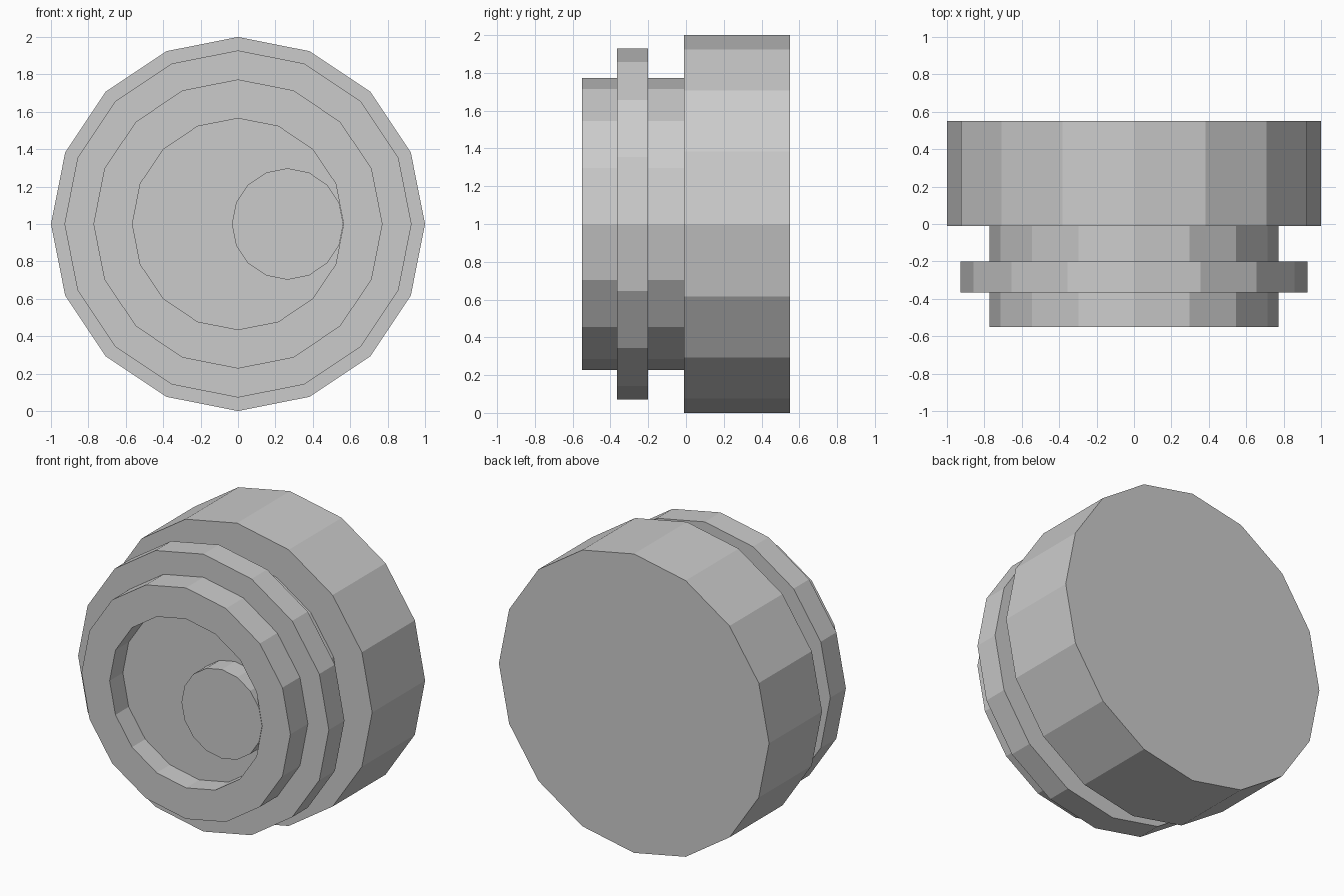
import bpy, bmesh
from math import tau
from mathutils import Vector

cube = bpy.data.objects.get("Cube")
if cube:
    bpy.data.objects.remove(cube)

SIDES = 16
FRONT, BACK, FLOOR = -0.55, 0.55, -0.41

grey = bpy.data.materials.new("light grey")
grey.use_nodes = True
colour = (0.6, 0.6, 0.6, 1)
grey.diffuse_color = colour
grey.node_tree.nodes["Principled BSDF"].inputs["Base Color"].default_value = colour


def lathe(name, profile, x=0):
    """Turn (radius, y) points around a horizontal axis, with a corner at the top."""
    bm = bmesh.new()
    verts = [bm.verts.new((x, y, 1 + r)) for r, y in profile]
    edges = [bm.edges.new(pair) for pair in zip(verts, verts[1:])]
    bmesh.ops.spin(bm, geom=verts + edges, cent=Vector((x, 0, 1)), axis=Vector((0, 1, 0)),
                   angle=tau, steps=SIDES, use_duplicate=False)
    bmesh.ops.remove_doubles(bm, verts=bm.verts[:], dist=0.0005)
    # Merge the triangle fans of the end discs into single flat faces
    hubs = [v for v in bm.verts if (v.co - Vector((x, v.co.y, 1))).length < 0.001]
    bmesh.ops.dissolve_verts(bm, verts=hubs)
    bmesh.ops.recalc_face_normals(bm, faces=bm.faces[:])
    mesh = bpy.data.meshes.new(name)
    bm.to_mesh(mesh)
    bm.free()
    mesh.materials.append(grey)
    obj = bpy.data.objects.new(name, mesh)
    bpy.context.collection.objects.link(obj)
    return obj


# Wide body, neck, raised collar, front drum and its round recess
lathe("casing", [
    (0, BACK), (1, BACK), (1, -0.01),
    (0.773, -0.01), (0.773, -0.2),
    (0.928, -0.2), (0.928, -0.365),
    (0.773, -0.365), (0.773, FRONT),
    (0.565, FRONT), (0.565, FLOOR), (0, FLOOR),
])

# Off-centre peg, flush with the rim and touching the recess wall
lathe("offset_peg", [(0, FRONT), (0.298, FRONT), (0.298, FLOOR), (0, FLOOR)], x=0.265)
